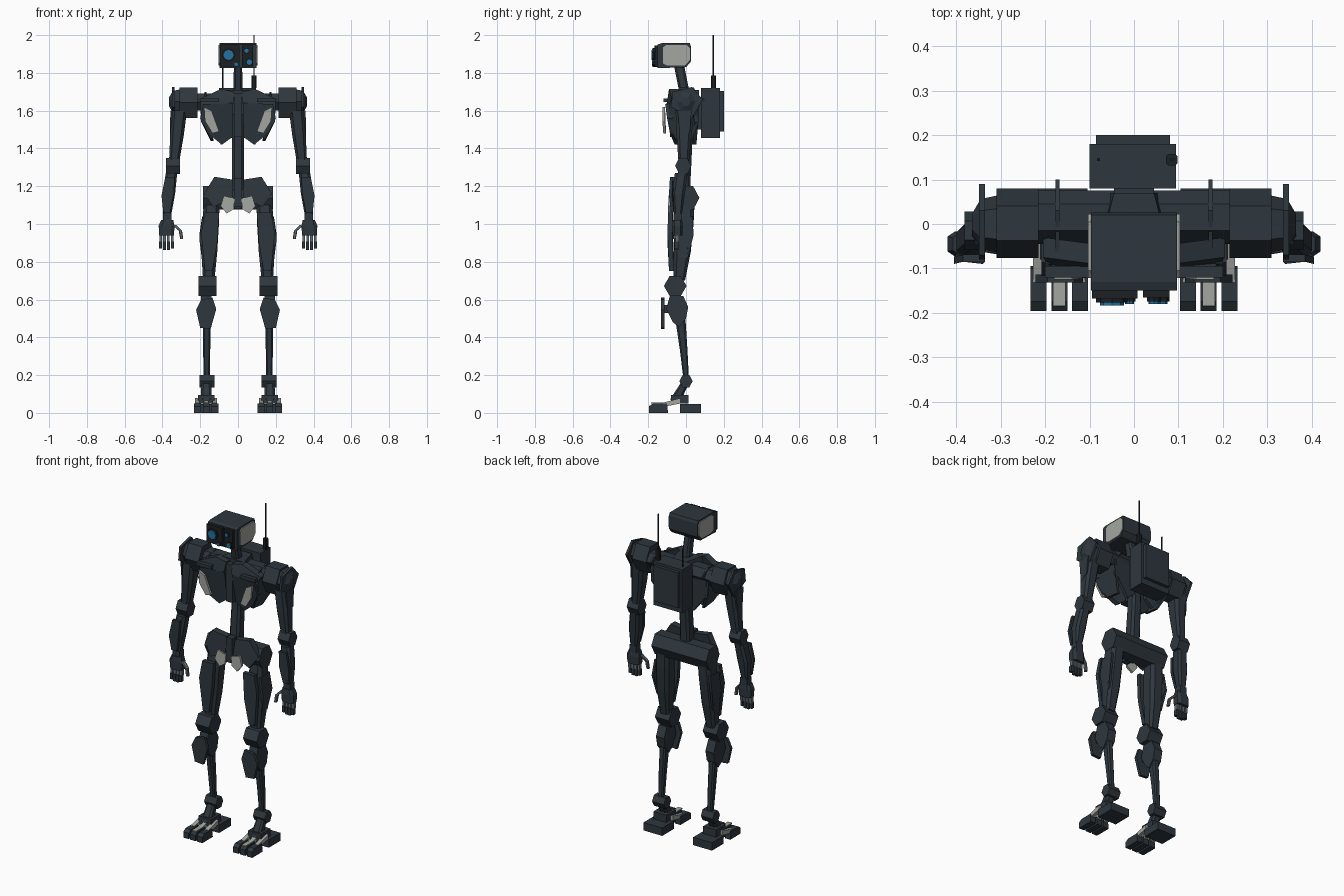
import bpy, bmesh, math
from mathutils import Vector


def material(name, rgb):
    m = bpy.data.materials.new(name)
    m.diffuse_color = (*rgb, 1)
    return m


DARK = material("dark slate", (0.027, 0.038, 0.048))
BLACK = material("near black", (0.012, 0.015, 0.017))
GREY = material("light grey", (0.37, 0.38, 0.35))
STEEL = material("steel grey", (0.13, 0.15, 0.16))
BLUE = material("lens blue", (0.015, 0.17, 0.36))


def finish(name, bm, mat, mirror):
    bmesh.ops.recalc_face_normals(bm, faces=bm.faces[:])
    me = bpy.data.meshes.new(name)
    bm.to_mesh(me)
    bm.free()
    me.materials.append(mat)
    ob = bpy.data.objects.new(name, me)
    bpy.context.collection.objects.link(ob)
    if mirror:
        ob.modifiers.new("Mirror", 'MIRROR')
    return ob


def loft(name, rings, mat=DARK, mirror=False):
    """Skin a run of equal-length point rings and cap both ends."""
    bm = bmesh.new()
    vs = [[bm.verts.new(p) for p in r] for r in rings]
    n = len(vs[0])
    for a, b in zip(vs, vs[1:]):
        for i in range(n):
            bm.faces.new((a[i], a[(i + 1) % n], b[(i + 1) % n], b[i]))
    bm.faces.new(vs[0])
    bm.faces.new(vs[-1])
    return finish(name, bm, mat, mirror)


def box(name, x0, x1, y0, y1, z0, z1, mat=DARK, mirror=False):
    rings = [[(x0, y0, z), (x1, y0, z), (x1, y1, z), (x0, y1, z)] for z in (z0, z1)]
    return loft(name, rings, mat, mirror)


def plate(name, pts, offset, mat=DARK, mirror=True):
    """Extrude a 3D outline by an offset."""
    off = Vector(offset)
    return loft(name, [pts, [Vector(p) + off for p in pts]], mat, mirror)


def side_prism(name, outline, x0, x1, mat=DARK, mirror=True):
    """Outline in (y, z) extruded along x."""
    return loft(name, [[(x, y, z) for y, z in outline] for x in (x0, x1)], mat, mirror)


def joint(name, x0, x1, y, z, ry, rz, mirror=True):
    """Hexagonal axle block along x."""
    pts = [(y + ry * math.cos(a * math.pi / 3), z + rz * math.sin(a * math.pi / 3) / 0.866)
           for a in range(6)]
    return side_prism(name, pts, x0, x1, DARK, mirror)


def limb(name, sections, mat=DARK, mirror=True, c=0.6):
    """Chamfered beam through sections (x, y, z, half width, half depth)."""
    shape = [(-c, -1), (c, -1), (1, -c), (1, c), (c, 1), (-c, 1), (-1, c), (-1, -c)]
    return loft(name, [[(x + hx * u, y + hy * v, z) for u, v in shape]
                       for x, y, z, hx, hy in sections], mat, mirror)


def rod(name, x, y, z0, z1, r, mat=BLACK):
    limb(name, [(x, y, z0, r, r), (x, y, z1, r, r)], mat, False)


def lens(x, z, r, y, name):
    for part, mat, rr, y0, y1 in (("housing", BLACK, r * 1.3, -0.145, y),
                                  ("glass", BLUE, r, y, y - 0.006)):
        ring = [(x + rr * math.cos(i * math.pi / 4), z + rr * math.sin(i * math.pi / 4))
                for i in range(8)]
        loft(f"{name}_{part}", [[(u, yy, v) for u, v in ring] for yy in (y0, y1)], mat)


# Head with side panels and lens cluster
side_prism("head", [(-0.15, 1.825), (-0.15, 1.95), (-0.13, 1.957), (0.02, 1.957),
                    (0.026, 1.94), (0.026, 1.86), (0.0, 1.83)], -0.097, 0.097, DARK, False)
side_prism("head_side_panel", [(-0.122, 1.85), (-0.122, 1.935), (-0.105, 1.948), (0.005, 1.948),
                               (0.022, 1.93), (0.022, 1.87), (-0.005, 1.84), (-0.10, 1.838)],
           0.097, 0.103, GREY)
box("lens_block_large", -0.095, 0.008, -0.168, -0.15, 1.835, 1.945, BLACK)
box("lens_block_small", 0.02, 0.08, -0.165, -0.15, 1.835, 1.945, BLACK)
lens(-0.05, 1.895, 0.027, -0.177, "main_lens")
lens(0.045, 1.917, 0.012, -0.174, "upper_lens")
lens(0.06, 1.857, 0.015, -0.174, "lower_lens")
lens(-0.01, 1.845, 0.01, -0.174, "small_lens")

# Neck, collar and spine
limb("neck", [(0, -0.005, 1.68, 0.025, 0.027), (0, -0.035, 1.83, 0.022, 0.027)], mirror=False)
loft("collar", [[(-w, -0.05, z), (w, -0.05, z), (0.6 * w, 0.07, z), (-0.6 * w, 0.07, z)]
                for w, z in ((0.05, 1.58), (0.09, 1.64), (0.075, 1.71))])
limb("spine", [(0, -0.01, 1.08, 0.03, 0.03), (0, -0.01, 1.25, 0.033, 0.035),
               (0, 0.0, 1.40, 0.031, 0.032), (0, 0.01, 1.66, 0.03, 0.035)], mirror=False)
box("sternum", -0.022, 0.022, -0.085, -0.03, 1.46, 1.69)

# Backpack with antennas
box("backpack", -0.1, 0.095, 0.08, 0.18, 1.455, 1.72)
box("backpack_cover", -0.086, 0.081, 0.18, 0.2, 1.49, 1.705)
box("backpack_mount", -0.045, 0.045, 0.03, 0.08, 1.5, 1.66)
rod("tall_antenna_base", 0.085, 0.145, 1.72, 1.785, 0.013)
rod("tall_antenna", 0.085, 0.145, 1.785, 2.0, 0.0035)
rod("short_antenna", -0.08, 0.145, 1.72, 1.83, 0.0035)

# Chest: yoke, collar plates, ribs and shell sides
joint("shoulder_yoke", 0.0, 0.22, 0.015, 1.645, 0.06, 0.045)
plate("collar_plate", [(0.02, -0.085, 1.70), (0.09, -0.09, 1.715), (0.205, -0.075, 1.66),
                       (0.185, -0.10, 1.61), (0.025, -0.10, 1.645)], (0, 0.045, 0))
plate("chest_plate", [(0.025, -0.095, 1.64), (0.185, -0.11, 1.635), (0.2, -0.10, 1.56),
                      (0.16, -0.085, 1.48), (0.085, -0.06, 1.42), (0.03, -0.065, 1.46)],
      (0, 0.03, 0))
plate("chest_panel", [(0.14, -0.125, 1.60), (0.18, -0.125, 1.62), (0.175, -0.125, 1.545),
                      (0.135, -0.12, 1.48), (0.10, -0.12, 1.49)], (0, 0.014, 0), GREY)
box("chest_upper_tab", 0.1, 0.2, -0.12, -0.095, 1.645, 1.665, DARK, True)
plate("rib_shell", [(0.185, -0.09, 1.64), (0.185, 0.06, 1.66), (0.175, 0.065, 1.53),
                    (0.13, 0.03, 1.44), (0.13, -0.06, 1.45), (0.18, -0.09, 1.54)], (0.015, 0, 0))
plate("rear_rib", [(0.03, 0.035, 1.63), (0.18, 0.045, 1.65), (0.185, 0.045, 1.54),
                   (0.09, 0.035, 1.42), (0.04, 0.035, 1.46)], (0, 0.02, 0))
plate("shoulder_blade_fin", [(0.168, 0.10, 1.66), (0.168, 0.03, 1.70), (0.168, -0.08, 1.67),
                             (0.168, 0.02, 1.6)], (0.009, 0, 0))

# Shoulders and arms
joint("shoulder", 0.215, 0.31, 0.002, 1.642, 0.078, 0.08)
loft("shoulder_cap", [[(x, y * s, 1.648 + z * s) for y, z in
                       ((0.075, 0), (0.04, 0.075), (-0.04, 0.075), (-0.075, 0), (-0.04, -0.08), (0.04, -0.08))]
                      for x, s in ((0.31, 0.85), (0.345, 0.75), (0.365, 0.3))], DARK, True)
plate("shoulder_fin", [(0.335, 0.09, 1.66), (0.335, 0.03, 1.725), (0.335, -0.07, 1.70),
                       (0.335, -0.08, 1.62), (0.335, 0.03, 1.56)], (0.014, 0, 0))
limb("upper_arm", [(0.338, -0.012, 1.33, 0.027, 0.028), (0.323, -0.01, 1.47, 0.036, 0.04),
                   (0.31, -0.005, 1.60, 0.04, 0.05)])
plate("upper_arm_guard", [(0.35, -0.045, 1.60), (0.35, 0.03, 1.60), (0.352, 0.02, 1.49),
                          (0.352, -0.03, 1.46)], (0.008, 0, 0))
joint("elbow", 0.308, 0.382, -0.015, 1.308, 0.043, 0.042)
limb("forearm", [(0.375, -0.042, 1.05, 0.022, 0.02), (0.367, -0.04, 1.16, 0.034, 0.034),
                 (0.352, -0.025, 1.27, 0.03, 0.034)])
plate("forearm_guard", [(0.335, -0.085, 1.25), (0.385, -0.085, 1.25), (0.405, -0.09, 1.15),
                        (0.395, -0.08, 1.06), (0.36, -0.08, 1.06), (0.34, -0.09, 1.16)],
      (0, 0.016, 0))
box("wrist", 0.352, 0.398, -0.065, -0.02, 1.0, 1.055, DARK, True)
limb("palm", [(0.378, -0.045, 0.94, 0.039, 0.026), (0.378, -0.045, 0.99, 0.042, 0.028),
              (0.375, -0.045, 1.022, 0.032, 0.024)])
for i in range(4):
    x = 0.348 + i * 0.0205
    tip = 0.87 if i in (0, 3) else 0.862
    box(f"finger_{i + 1}_base", x - 0.007, x + 0.007, -0.056, -0.036, 0.905, 0.945, STEEL, True)
    box(f"finger_{i + 1}_tip", x - 0.008, x + 0.008, -0.061, -0.04, tip, 0.907, DARK, True)
limb("thumb", [(0.298, -0.06, 0.92, 0.008, 0.009), (0.305, -0.058, 0.965, 0.009, 0.01),
               (0.338, -0.05, 0.995, 0.012, 0.012)], STEEL)

# Pelvis
joint("hip_bar", -0.185, 0.185, 0.005, 1.138, 0.066, 0.062, False)
plate("hip_plate", [(0.03, -0.07, 1.235), (0.125, -0.07, 1.25), (0.18, -0.06, 1.16),
                    (0.13, -0.08, 1.09), (0.025, -0.085, 1.14)], (0, 0.04, 0))
plate("groin_plate", [(0.018, -0.092, 1.135), (0.075, -0.092, 1.15), (0.092, -0.095, 1.095),
                      (0.06, -0.095, 1.055), (0.022, -0.095, 1.08)], (0, 0.014, 0), GREY)
box("pelvis_keel", -0.02, 0.02, -0.085, -0.03, 1.09, 1.24)

# Legs
limb("thigh", [(0.155, -0.035, 0.70, 0.03, 0.03), (0.152, -0.02, 0.85, 0.042, 0.045),
               (0.145, -0.01, 1.0, 0.044, 0.05), (0.14, 0.0, 1.1, 0.042, 0.045)])
plate("thigh_front_guard", [(0.10, -0.095, 1.06), (0.175, -0.095, 1.06), (0.195, -0.098, 0.95),
                            (0.175, -0.09, 0.75), (0.135, -0.09, 0.75), (0.11, -0.098, 0.9)],
      (0, 0.025, 0))
plate("thigh_side_guard", [(0.19, -0.05, 1.03), (0.19, 0.035, 1.04), (0.205, 0.04, 0.94),
                           (0.192, 0.01, 0.82), (0.192, -0.04, 0.82), (0.205, -0.05, 0.92)],
      (-0.014, 0, 0))
joint("knee", 0.115, 0.208, -0.057, 0.672, 0.06, 0.052)
side_prism("calf", [(-0.085, 0.62), (-0.015, 0.62), (0.012, 0.56), (0.0, 0.50), (-0.035, 0.455),
                    (-0.07, 0.48), (-0.105, 0.55)], 0.14, 0.195)
plate("shin_guard", [(0.135, -0.132, 0.61), (0.195, -0.132, 0.60), (0.222, -0.132, 0.545),
                     (0.2, -0.132, 0.45), (0.145, -0.132, 0.445), (0.115, -0.132, 0.55)],
      (0, 0.018, 0))
box("shin_guard_mount", 0.155, 0.18, -0.115, -0.09, 0.53, 0.57, DARK, True)
limb("lower_shin", [(0.165, 0.0, 0.19, 0.016, 0.015), (0.166, -0.012, 0.33, 0.019, 0.02),
                    (0.166, -0.03, 0.50, 0.021, 0.027)])
joint("ankle", 0.125, 0.205, 0.0, 0.168, 0.035, 0.033)

# Feet: heel block, strut, bridge and three toes
limb("foot_strut", [(0.168, -0.055, 0.07, 0.03, 0.03), (0.168, -0.005, 0.16, 0.025, 0.022)])
box("heel", 0.105, 0.232, -0.033, 0.08, 0.0, 0.048, DARK, True)
box("foot_bridge", 0.125, 0.212, -0.08, 0.012, 0.05, 0.095, DARK, True)
for i, (x, mat) in enumerate(((0.122, DARK), (0.168, GREY), (0.215, DARK))):
    side_prism(f"toe_{i + 1}", [(-0.196, 0), (-0.196, 0.035), (-0.175, 0.05), (-0.10, 0.05),
                                (-0.095, 0)], x - 0.018, x + 0.018)
    side_prism(f"toe_{i + 1}_link", [(-0.13, 0.03), (-0.13, 0.052), (-0.03, 0.078), (-0.03, 0.05)],
               x - 0.012, x + 0.012, GREY)
    if mat is GREY:
        box("middle_toe_cap", x - 0.014, x + 0.014, -0.185, -0.125, 0.05, 0.056, GREY, True)
